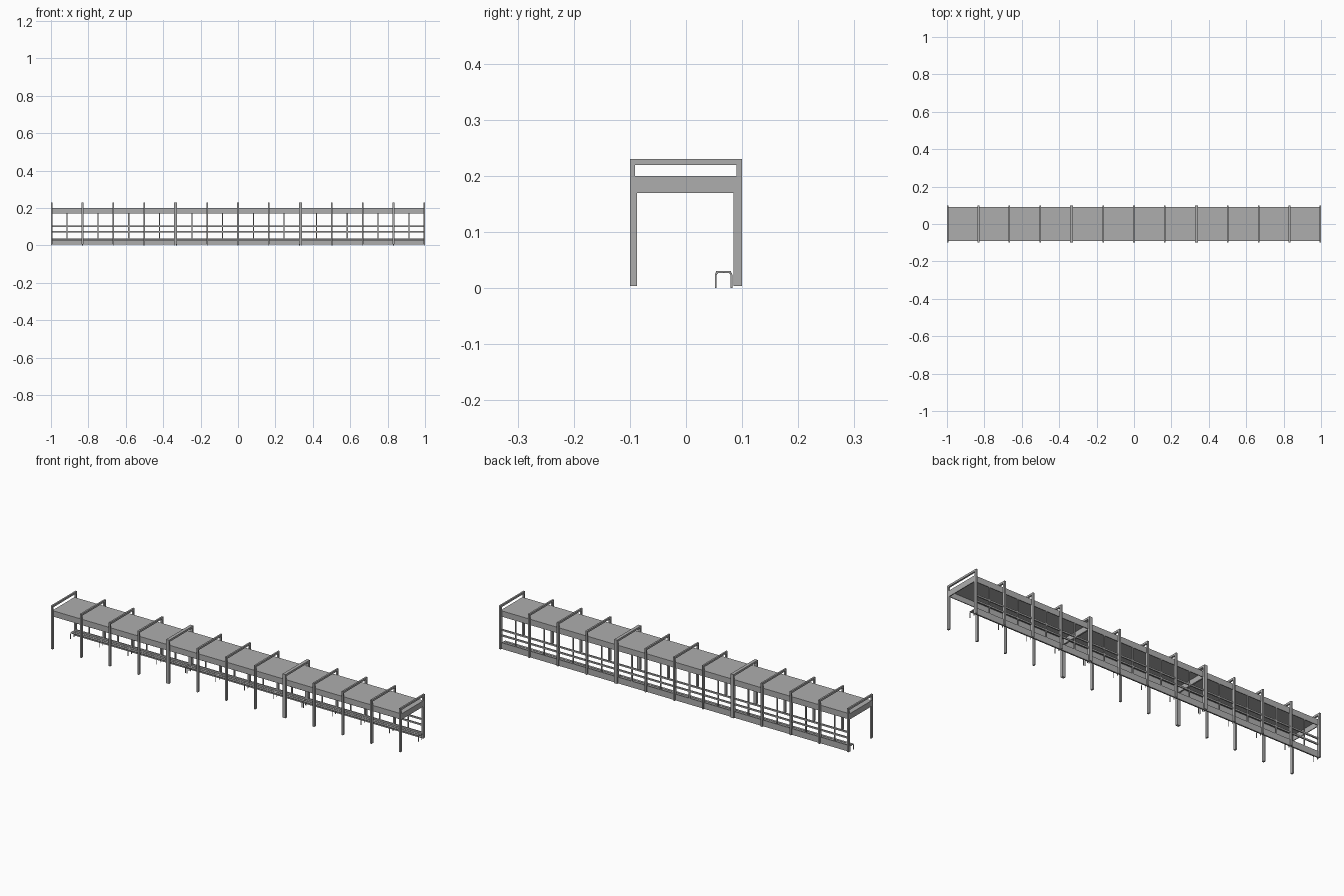
import bpy, bmesh, math

if "Cube" in bpy.data.objects:
    bpy.data.objects.remove(bpy.data.objects["Cube"])

# One painted-steel colour throughout
steel = bpy.data.materials.new("grey painted steel")
steel.diffuse_color = (0.42, 0.42, 0.42, 1)
steel.use_nodes = True
steel.node_tree.nodes["Principled BSDF"].inputs["Base Color"].default_value = steel.diffuse_color


def add_boxes(name, boxes):
    """One object from a list of (x0, x1, y0, y1, z0, z1) boxes."""
    bm = bmesh.new()
    for x0, x1, y0, y1, z0, z1 in boxes:
        r = bmesh.ops.create_cube(bm, size=1)
        for v in r["verts"]:
            v.co = ((x0 + x1) / 2 + v.co.x * (x1 - x0),
                    (y0 + y1) / 2 + v.co.y * (y1 - y0),
                    (z0 + z1) / 2 + v.co.z * (z1 - z0))
    me = bpy.data.meshes.new(name)
    bm.to_mesh(me)
    bm.free()
    me.materials.append(steel)
    ob = bpy.data.objects.new(name, me)
    bpy.context.collection.objects.link(ob)
    return ob


def add_hoops(name, xs):
    """Rounded inverted-U tube legs for the bench."""
    cu = bpy.data.curves.new(name, "CURVE")
    cu.dimensions = "3D"
    cu.bevel_depth = 0.002
    cu.bevel_resolution = 1
    cu.use_fill_caps = True
    y0, y1, top, r = 0.053, 0.081, 0.029, 0.006
    path = [(y0, 0.0)]
    for i in range(5):
        a = math.pi - i * math.pi / 8
        path.append((y0 + r + r * math.cos(a), top - r + r * math.sin(a)))
    for i in range(5):
        a = math.pi / 2 - i * math.pi / 8
        path.append((y1 - r + r * math.cos(a), top - r + r * math.sin(a)))
    path.append((y1, 0.0))
    for x in xs:
        sp = cu.splines.new("POLY")
        sp.points.add(len(path) - 1)
        for p, (y, z) in zip(sp.points, path):
            p.co = (x, y, z, 1)
    cu.materials.append(steel)
    bpy.context.collection.objects.link(bpy.data.objects.new(name, cu))


W = 0.0085          # frame width along x
L = 2 / 3           # length of one shelter module
B = 0.004           # underside of columns and wall

for m in range(3):
    a = -1 + m * L
    b = a + L
    tag = str(m + 1)
    step = (L - W) / 4
    xs = [a + W / 2 + i * step for i in range(5)]
    h = W / 2

    # Portal frames: front and back columns joined by a beam above the roof
    frames = []
    for x in xs:
        frames += [(x - h, x + h, -0.1, -0.091, B, 0.23),
                   (x - h, x + h, 0.09, 0.1, B, 0.23),
                   (x - h, x + h, -0.091, 0.09, 0.22, 0.23),
                   (x - h, x + h, -0.091, -0.087, B, 0.197),
                   (x - h, x + h, 0.085, 0.09, B, 0.197)]
    add_boxes("portal_frames_" + tag, frames)

    # Roof: thin deck with a fascia turned down on all four sides
    t = 0.004
    add_boxes("roof_tray_" + tag, [
        (a, b, -0.091, 0.09, 0.197, 0.2),
        (a, b, -0.091, -0.091 + t, 0.17, 0.197),
        (a, b, 0.09 - t, 0.09, 0.17, 0.197),
        (a, a + t, -0.087, 0.086, 0.17, 0.197),
        (b - t, b, -0.087, 0.086, 0.17, 0.197)])

    # Back wall: kick board, two rails and a thin post in each bay
    add_boxes("kick_board_" + tag, [(a, b, 0.086, 0.092, B, 0.036)])
    add_boxes("back_rails_" + tag,
              [(a, b, 0.086, 0.092, z - 0.004, z + 0.004) for z in (0.073, 0.102)])
    add_boxes("mid_posts_" + tag,
              [(x + step / 2 - 0.003, x + step / 2 + 0.003, 0.086, 0.091, 0.036, 0.172)
               for x in xs[:-1]])

    # Low bench along the back wall
    add_boxes("bench_slats_" + tag,
              [(a + 0.002, b - 0.002, y, y + 0.012, 0.0275, 0.031)
               for y in (0.0535, 0.0685)])
    add_hoops("bench_hoops_" + tag, xs)
